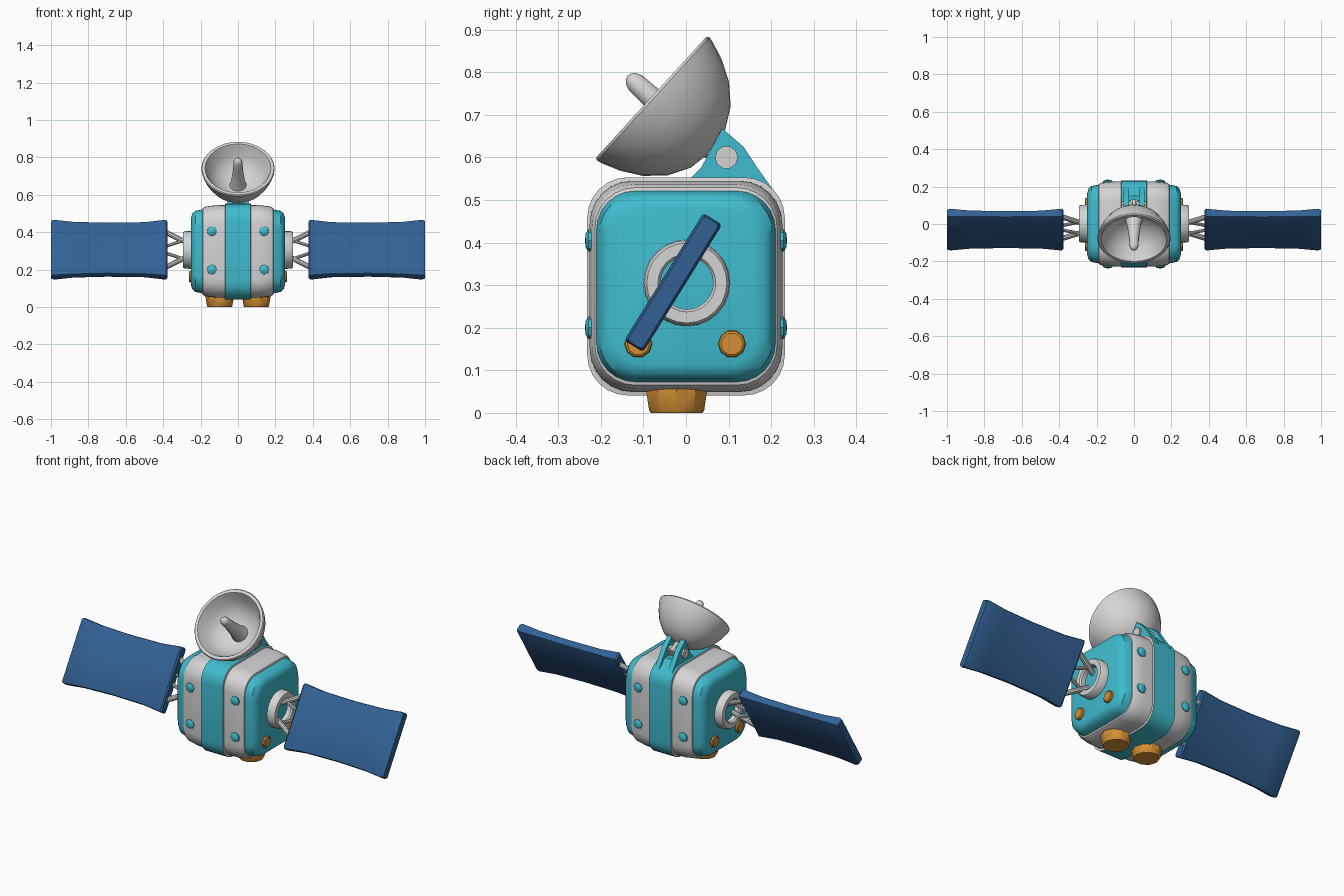
import bpy, bmesh
from math import sin, cos, pi, radians
from mathutils import Matrix, Vector

cube = bpy.data.objects.get("Cube")
if cube:
    bpy.data.objects.remove(cube, do_unlink=True)


def material(name, rgb):
    m = bpy.data.materials.new(name)
    m.use_nodes = True
    m.diffuse_color = (*rgb, 1)
    m.node_tree.nodes["Principled BSDF"].inputs["Base Color"].default_value = (*rgb, 1)
    return m


white = material("warm_white", (0.67, 0.66, 0.66))
teal = material("teal", (0.05, 0.50, 0.62))
blue = material("panel_blue", (0.032, 0.12, 0.30))
orange = material("orange", (0.66, 0.28, 0.035))


def skin(name, rings, mats, matrix=Matrix(), caps=True, rule=None, angle=35):
    """Join a row of point rings into one surface."""
    bm = bmesh.new()
    rows = [[bm.verts.new(p) for p in ring] for ring in rings]
    n = len(rows[0])
    for a, b in zip(rows, rows[1:]):
        for i in range(n):
            j = (i + 1) % n
            bm.faces.new((a[i], a[j], b[j], b[i]))
    if caps:
        bm.faces.new(rows[0])
        bm.faces.new(rows[-1])
    bmesh.ops.remove_doubles(bm, verts=bm.verts, dist=1e-5)
    bmesh.ops.recalc_face_normals(bm, faces=bm.faces)
    if rule:
        for f in bm.faces:
            f.material_index = rule(f.calc_center_median())
    bm.transform(matrix)
    mesh = bpy.data.meshes.new(name)
    bm.to_mesh(mesh)
    bm.free()
    for m in mats:
        mesh.materials.append(m)
    ob = bpy.data.objects.new(name, mesh)
    bpy.context.collection.objects.link(ob)
    bpy.ops.object.select_all(action='DESELECT')
    ob.select_set(True)
    bpy.context.view_layer.objects.active = ob
    bpy.ops.object.shade_smooth_by_angle(angle=radians(angle))
    return ob


def lathe(name, profile, mat, pos, axis, sides=24):
    """Spin (radius, height) points around an axis."""
    rings = [[(r * cos(2 * pi * i / sides), r * sin(2 * pi * i / sides), h)
              for i in range(sides)] for r, h in profile]
    turn = Vector(axis).to_track_quat('Z', 'Y').to_matrix().to_4x4()
    return skin(name, rings, [mat], Matrix.Translation(pos) @ turn, caps=False)


def rounded(x, hy, hz, r, steps=6):
    """Rounded rectangle across the x axis."""
    pts = []
    for k, (sy, sz) in enumerate([(1, 1), (-1, 1), (-1, -1), (1, -1)]):
        for s in range(steps + 1):
            a = (k + s / steps) * pi / 2
            pts.append((x, sy * (hy - r) + r * cos(a), sz * (hz - r) + r * sin(a)))
    return pts


def rod(name, a, b, r, mat):
    d = Vector(b) - Vector(a)
    lathe(name, [(0, 0), (r, 0), (r, d.length), (0, d.length)], mat, a, d, 10)


# Body: end caps, pale bands and proud middle strap
half = [(0.25, 0.165, 0.185, 0.07), (0.244, 0.187, 0.203, 0.085),
        (0.228, 0.203, 0.217, 0.09), (0.19, 0.21, 0.224, 0.09),
        (0.188, 0.214, 0.232, 0.095), (0.175, 0.221, 0.24, 0.1),
        (0.12, 0.226, 0.247, 0.1), (0.07, 0.226, 0.248, 0.1),
        (0.068, 0.232, 0.256, 0.095)]
stations = half + [(-s[0], *s[1:]) for s in reversed(half)]
skin("body", [rounded(*s) for s in stations], [teal, white],
     Matrix.Translation((0, 0, 0.297)),
     rule=lambda c: 1 if 0.069 <= abs(c.x) < 0.189 else 0)

# Rivets on the bands, front and back
for side in (-1, 1):
    for face in (-1, 1):
        for z in (0.2, 0.405):
            lathe("rivet", [(0.028, -0.01), (0.026, 0.006), (0.016, 0.013), (0, 0.014)],
                  teal, (side * 0.14, face * 0.223, z), (0, face, 0), 8)

# Bottom nozzles
for side in (-1, 1):
    lathe("bottom_nozzle", [(0, 0), (0.064, 0), (0.068, 0.006), (0.075, 0.05),
                            (0.075, 0.06), (0, 0.065)],
          orange, (side * 0.098, -0.022, 0), (0, 0, 1), 10)

# Side equipment: hub ring, jets, struts and solar panel
tilt = radians(31.8)
panel_pos = Vector((0, -0.03, 0.306))
outline = [(0.378, 0.170, 0.020), (0.386, 0.176, 0.026), (0.5, 0.164, 0.021),
           (0.7, 0.161, 0.020), (0.88, 0.166, 0.021), (0.985, 0.176, 0.026),
           (1.0, 0.172, 0.020)]
for side in (-1, 1):
    hub = (side * 0.24, 0.002, 0.305)
    lathe("hub_ring", [(0.102, 0), (0.1, 0.046), (0.094, 0.054), (0.068, 0.054),
                       (0.062, 0.046), (0.062, 0), (0.102, 0)], white, hub, (side, 0, 0))
    lathe("hub_disc", [(0.064, 0), (0.064, 0.022), (0, 0.024)], teal, hub, (side, 0, 0))
    for y in (-0.112, 0.108):
        lathe("side_jet", [(0.034, -0.005), (0.031, 0.012), (0.026, 0.016), (0, 0.016)],
              orange, (side * 0.247, y, 0.162), (side, 0, 0), 10)
    skin("solar_panel", [rounded(side * x, t, l, 0.008, 2) for x, l, t in outline],
         [blue], Matrix.Translation(panel_pos) @ Matrix.Rotation(-tilt, 4, 'X'))
    for end in (-1, 1):
        def along(x, d):
            return (side * x, -0.02 + end * d * sin(tilt), 0.306 + end * d * cos(tilt))
        rod("panel_strut", along(0.255, 0.035), along(0.345, 0.085), 0.014, white)
        rod("strut_tip", along(0.34, 0.083), along(0.395, 0.115), 0.014, white)
        rod("strut_brace", along(0.30, 0.055), along(0.39, 0.02), 0.009, white)

# Dish bracket: two lugs on a sloped foot
lug = [(0.085, 0.668), (0.135, 0.625), (0.168, 0.575), (0.225, 0.495),
       (0.15, 0.5), (0.0, 0.54), (0.035, 0.575)]
foot = [(0.07, 0.575), (0.15, 0.575), (0.22, 0.497), (0.15, 0.49), (0.0, 0.54)]


def plate(name, pts, x0, x1):
    skin(name, [[(x, y, z) for y, z in pts] for x in (x0, x1)], [teal])


plate("bracket_foot", foot, -0.055, 0.055)
for side in (-1, 1):
    plate("bracket_lug", lug, side * 0.027, side * 0.055)
rod("hinge_pin", (-0.066, 0.095, 0.6), (0.066, 0.095, 0.6), 0.027, white)
rod("hinge_arm", (0, 0.12, 0.592), (0, 0.04, 0.63), 0.027, white)

# Dish with a thick rim, and its feed antenna
rim = (0, -0.08, 0.74)
aim = (0, -0.738, 0.674)
lathe("dish", [(0, -0.188), (0.06, -0.178), (0.11, -0.15), (0.15, -0.108),
               (0.177, -0.06), (0.192, -0.02), (0.196, -0.004), (0.192, 0.002),
               (0.176, 0.002), (0.17, -0.008), (0.15, -0.06), (0.11, -0.102),
               (0.06, -0.128), (0, -0.136)], white, rim, aim, 32)
lathe("feed_antenna", [(0.046, -0.135), (0.036, -0.09), (0.026, 0.0), (0.024, 0.052),
                       (0.018, 0.067), (0.009, 0.075), (0, 0.077)], white, rim, aim, 14)
